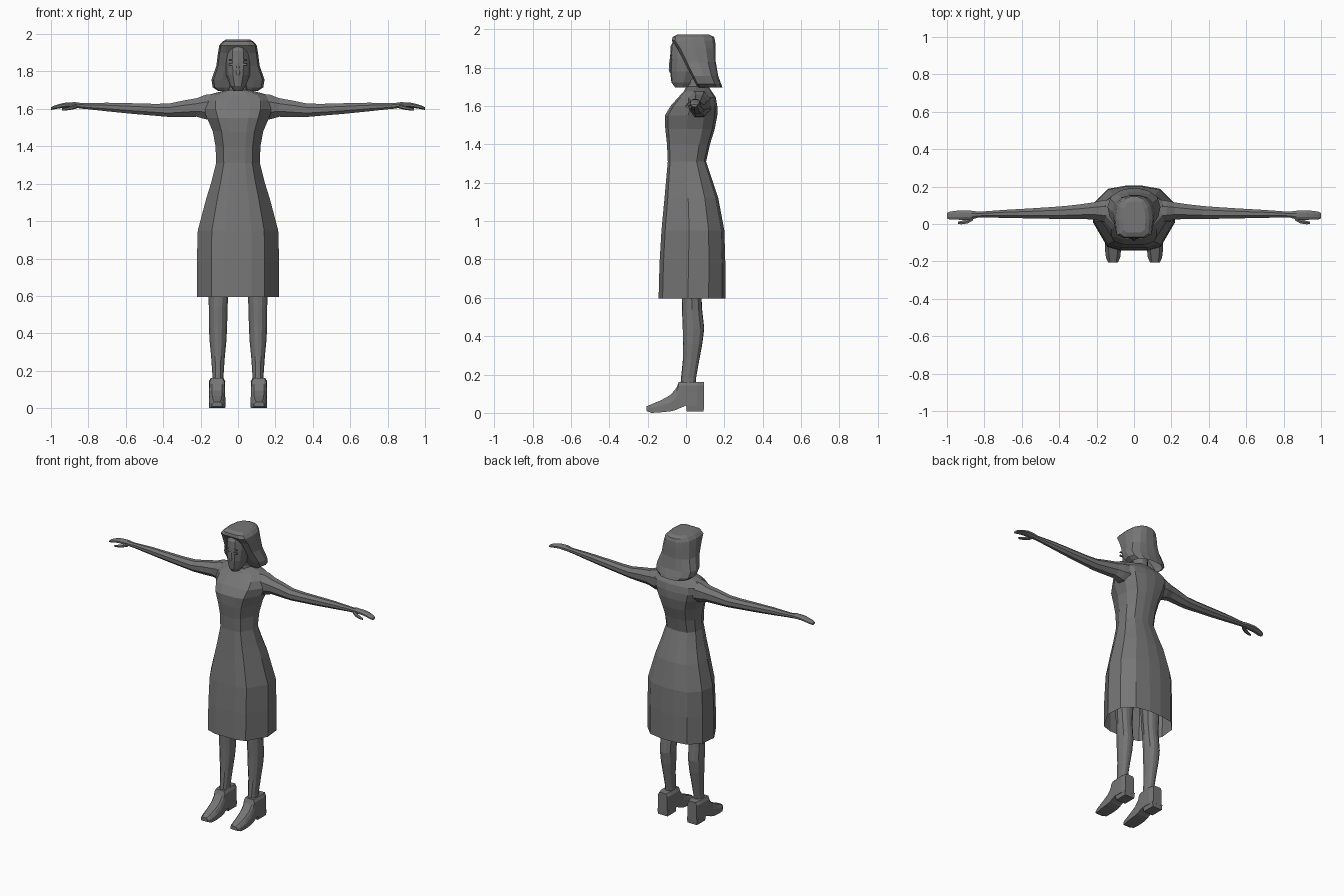
import bpy, bmesh, math
from mathutils import Vector

grey = bpy.data.materials.new("dark_grey")
grey.diffuse_color = (0.18, 0.18, 0.18, 1)


def loft(name, rings, cap_start=True, cap_end=True):
    """Skin a list of equal-length point rings into one flat-faced object."""
    bm = bmesh.new()
    loops = [[bm.verts.new(p) for p in ring] for ring in rings]
    n = len(loops[0])
    for a, b in zip(loops, loops[1:]):
        for i in range(n):
            j = (i + 1) % n
            bm.faces.new((a[i], a[j], b[j], b[i]))
    if cap_start:
        bm.faces.new(loops[0][::-1])
    if cap_end:
        bm.faces.new(loops[-1])
    bmesh.ops.recalc_face_normals(bm, faces=bm.faces[:])
    mesh = bpy.data.meshes.new(name)
    bm.to_mesh(mesh)
    bm.free()
    mesh.materials.append(grey)
    obj = bpy.data.objects.new(name, mesh)
    bpy.context.collection.objects.link(obj)
    return obj


def closed(half):
    """Complete a half outline (front centre to back centre) by mirroring."""
    return half + [(-x, y) for x, y in half[-2:0:-1]]


def level(shape, z, hw, y0, y1, cx=0.0):
    """Horizontal ring: unit outline scaled to half width and a y range."""
    c, h = (y0 + y1) / 2, (y1 - y0) / 2
    return [Vector((cx + x * hw, c + y * h, z)) for x, y in shape]


def slice_x(x, y0, y1, z0, z1, n=8):
    """Ring across the x axis."""
    pts = []
    for i in range(n):
        a = 2 * math.pi * (i + 0.5) / n
        k = 1 / math.cos(math.pi / n)
        pts.append(Vector((x, (y0 + y1) / 2 + (y1 - y0) / 2 * k * math.cos(a),
                           (z0 + z1) / 2 + (z1 - z0) / 2 * k * math.sin(a))))
    return pts


def mirrored(name, rings):
    """Make the left and right copies of a limb part."""
    for side, s in (("left", 1), ("right", -1)):
        loft(side + "_" + name, [[Vector((p.x * s, p.y, p.z)) for p in r] for r in rings])


BODY = closed([(0, -1), (.33, -1), (.65, -.88), (1, -.12), (.95, .5), (.64, .9), (.2, 1), (0, 1)])
OVAL = closed([(0, -1), (.42, -.93), (.8, -.6), (1, 0), (.8, .65), (.4, .95), (0, 1)])
HAIR = closed([(0, -1), (.6, -1), (.92, -.85), (1, -.1), (.9, .5), (.6, .88), (.25, 1), (0, 1)])

# skirt, open at the hem
skirt = [(.595, .22, -.143, .205), (.78, .22, -.138, .205), (.95, .215, -.128, .2),
         (1.12, .17, -.112, .168), (1.21, .142, -.104, .138), (1.31, .117, -.095, .105)]
loft("skirt", [level(BODY, *s) for s in skirt], False, False)

# bodice and shoulders
bodice = [(1.31, .117, -.095, .105), (1.40, .12, -.099, .125), (1.48, .135, -.108, .15),
          (1.55, .165, -.11, .163), (1.60, .185, -.08, .163), (1.645, .185, -.04, .155),
          (1.675, .16, -.012, .135), (1.70, .065, .002, .118)]
loft("bodice", [level(BODY, *s) for s in bodice], False, True)

# neck and face
loft("neck", [level(OVAL, *s) for s in [(1.66, .062, -.012, .12), (1.71, .048, .005, .11), (1.78, .046, .0, .105)]])
face = [(1.695, .022, -.055, .02), (1.722, .042, -.076, .05), (1.78, .063, -.083, .09),
        (1.85, .071, -.083, .11), (1.91, .068, -.08, .12), (1.95, .055, -.06, .12)]
loft("face", [level(OVAL, *s) for s in face])

# nose
loft("nose", [level(OVAL, *s) for s in [(1.775, .009, -.086, -.07), (1.79, .011, -.09, -.07), (1.845, .006, -.086, -.07)]])

# eyes and brows as thin plates
RECT = [(-1, -1), (1, -1), (1, 1), (-1, 1)]
for label, z, h in (("eye", 1.838, .005), ("brow", 1.862, .003)):
    mirrored(label, [level(RECT, z - h, .015, -.081, -.073, .033),
                     level(RECT, z + h, .015, -.081, -.073, .033)])

# hair, flaring to the shoulders and open underneath
hair = [(1.695, .105, .065, .19), (1.715, .135, .05, .183), (1.755, .142, .03, .168),
        (1.83, .116, -.008, .155), (1.90, .107, -.045, .154), (1.94, .1, -.074, .152),
        (1.96, .082, -.07, .146), (1.972, .062, -.045, .12)]
loft("hair", [level(HAIR, *s) for s in hair], False, True)

# arms running into the hands
arm = [(.13, .005, .13, 1.54, 1.68), (.175, .015, .125, 1.545, 1.675), (.22, .025, .115, 1.558, 1.657),
       (.29, .026, .105, 1.557, 1.645), (.37, .026, .096, 1.557, 1.628), (.45, .028, .09, 1.564, 1.627),
       (.56, .03, .083, 1.573, 1.63), (.70, .033, .075, 1.587, 1.633), (.82, .035, .066, 1.6, 1.631),
       (.85, .033, .066, 1.602, 1.632)]
mirrored("arm", [slice_x(*s) for s in arm])
hand = [(.83, .035, .066, 1.602, 1.63), (.87, .024, .071, 1.605, 1.636), (.92, .022, .073, 1.607, 1.634),
        (.96, .024, .07, 1.602, 1.625), (.985, .024, .066, 1.597, 1.616), (1.0, .03, .058, 1.594, 1.608)]
mirrored("hand", [slice_x(*s) for s in hand])
thumb = [(.86, .02, .04, 1.604, 1.622), (.89, .003, .026, 1.597, 1.615), (.925, -.002, .016, 1.592, 1.606),
         (.942, .001, .012, 1.592, 1.602)]
mirrored("thumb", [slice_x(*s, n=6) for s in thumb])

# legs
leg = [(.13, .03, -.03, .05, .108), (.18, .03, -.026, .052, .107), (.28, .037, -.016, .07, .107),
       (.36, .045, -.016, .085, .107), (.44, .049, -.017, .095, .107), (.54, .05, -.021, .084, .106),
       (.62, .054, -.022, .08, .105), (.95, .07, -.04, .1, .1)]
mirrored("leg", [level(OVAL, *s) for s in leg])

# shoes: sections along the foot as (y, half width low, half width high, bottom, top)
shoe = [(-.206, .026, .02, .01, .034), (-.18, .038, .028, .0, .045), (-.13, .044, .034, .003, .066),
        (-.08, .044, .036, .008, .094), (-.05, .043, .037, .016, .13), (-.038, .042, .04, .022, .16),
        (.0, .042, .043, .038, .162), (.06, .042, .044, .036, .162), (.094, .034, .034, .036, .16)]
rings = []
for y, lo, hi, z0, z1 in shoe:
    m = z0 + (z1 - z0) * .55
    rings.append([Vector((.112 + x, y, z)) for x, z in
                  [(-lo, z0), (lo, z0), (lo, m), (hi, z0 + (z1 - z0) * .85), (hi * .75, z1),
                   (-hi * .75, z1), (-hi, z0 + (z1 - z0) * .85), (-lo, m)]])
mirrored("shoe", rings)
heel = [(.008, .036, .004, .092), (.045, .04, .0, .094)]
mirrored("heel", [level(RECT, z, hw, a, b, .112) for z, hw, a, b in heel])
